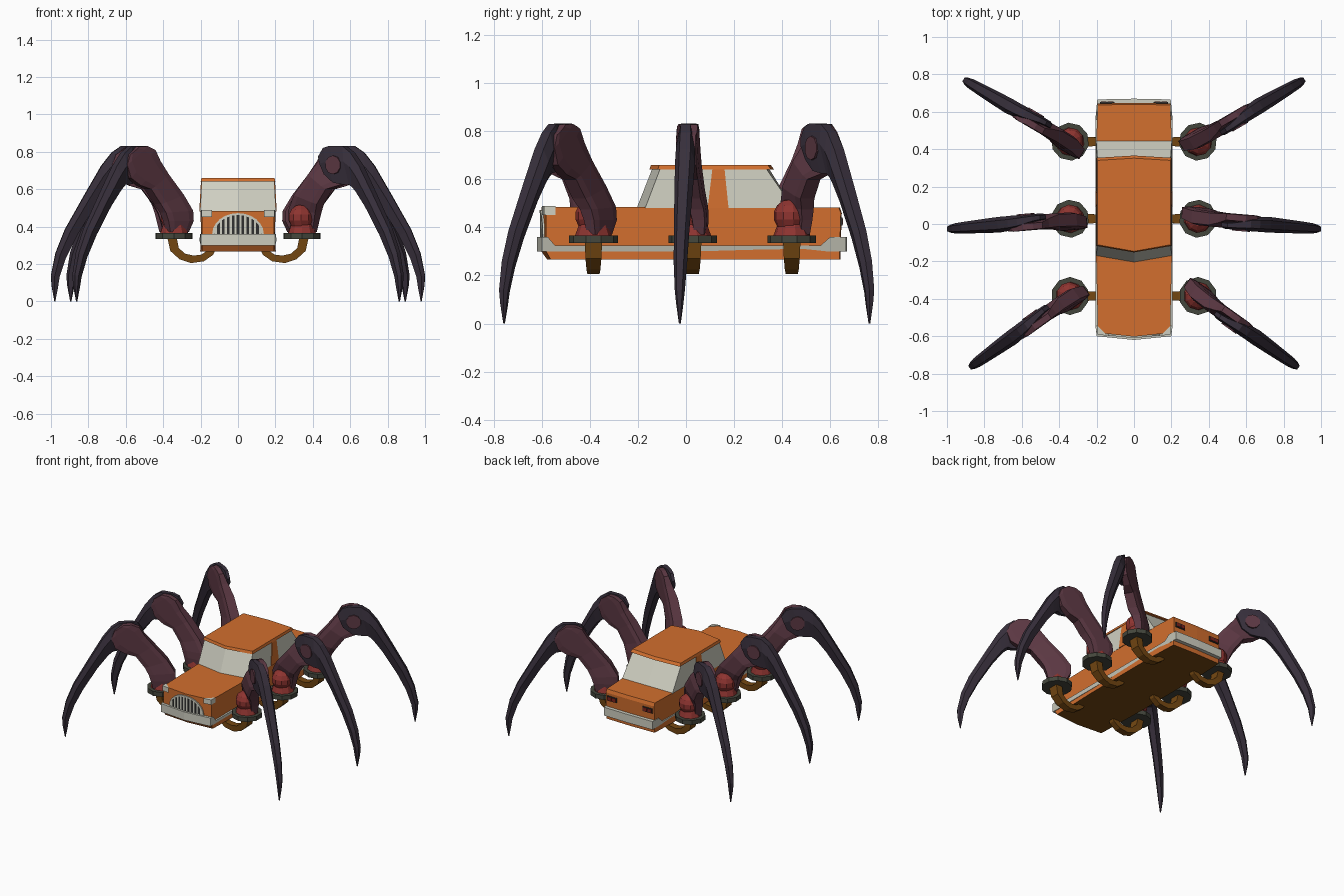
import bpy, bmesh, math
from mathutils import Matrix

if "Cube" in bpy.data.objects:
    bpy.data.objects.remove(bpy.data.objects["Cube"])


def mat(name, r, g, b):
    m = bpy.data.materials.new(name)
    m.diffuse_color = [((c / 255 + 0.055) / 1.055) ** 2.4 for c in (r, g, b)] + [1]
    m.use_nodes = True
    m.node_tree.nodes["Principled BSDF"].inputs["Base Color"].default_value = m.diffuse_color
    return m


ORANGE = mat("orange paint", 210, 111, 46)
GREY = mat("pale grey", 207, 207, 193)
MAROON = mat("maroon shell", 92, 56, 67)
INDIGO = mat("dark violet shell", 55, 47, 59)
RED = mat("red joint", 142, 52, 48)
BROWN = mat("brown metal", 117, 72, 18)
IRON = mat("dark iron", 68, 70, 60)
LAMP = mat("tail lamp red", 125, 35, 28)
BLACK = mat("grille black", 48, 48, 48)


def mesh_from(name, verts, faces, *mats):
    bm = bmesh.new()
    vs = [bm.verts.new(v) for v in verts]
    for f in faces:
        bm.faces.new([vs[i] for i in f])
    bmesh.ops.recalc_face_normals(bm, faces=bm.faces[:])
    me = bpy.data.meshes.new(name)
    bm.to_mesh(me)
    bm.free()
    for m in mats:
        me.materials.append(m)
    return me


def add(name, me, loc=(0, 0, 0), rot=0):
    o = bpy.data.objects.new(name, me)
    o.location = loc
    o.rotation_euler.z = rot
    bpy.context.collection.objects.link(o)
    return o


def bridge(rings):
    """Verts and faces of a closed loft through equal-sized rings."""
    n = len(rings[0])
    faces = [list(range(n)), [(len(rings) - 1) * n + i for i in range(n)]]
    for k in range(len(rings) - 1):
        for i in range(n):
            j = (i + 1) % n
            faces.append([k * n + i, k * n + j, k * n + n + j, k * n + n + i])
    return [v for r in rings for v in r], faces


def vee_prism(name, profile, *mats):
    """Side profile of (y, z, half width, y shift at the sides), creased on x = 0."""
    rings = [[(s * w, y + abs(s) * dy, z) for y, z, w, dy in profile] for s in (-1, 0, 1)]
    return add(name, mesh_from(name, *bridge(rings), *mats))


def plates(name, polys, yfun, depth, m):
    """Thin plates from (x, z) outlines, following the surface yfun(x)."""
    verts, faces = [], []
    for p in polys:
        v, f = bridge([[(x, yfun(x) + d, z) for x, z in p] for d in (-depth, 0.003)])
        faces += [[i + len(verts) for i in q] for q in f]
        verts += v
    return add(name, mesh_from(name, verts, faces, m))


def limb(name, rings, section, m):
    """Loft in the local x-z plane: each ring is (edge a, edge b, half thickness, side offset)."""
    out = []
    for (ax, az), (bx, bz), w, off in rings:
        out.append([(ax + (bx - ax) * u, off + w * v, az + (bz - az) * u) for u, v in section])
    return mesh_from(name, *bridge(out), m)


def cylinder(name, r, depth, sides, m, matrix, r2=None):
    bm = bmesh.new()
    bmesh.ops.create_cone(bm, cap_ends=True, segments=sides, radius1=r,
                          radius2=r if r2 is None else r2, depth=depth, matrix=matrix)
    me = bpy.data.meshes.new(name)
    bm.to_mesh(me)
    bm.free()
    me.materials.append(m)
    return me


# Car body with brown underside
body = vee_prism("car_body", [
    (-.602, .484, .193, .02), (-.602, .30, .193, .02), (-.578, .267, .191, .015),
    (-.2, .267, .202, 0), (.44, .267, .202, 0), (.642, .267, .194, -.004),
    (.648, .46, .194, -.004), (.64, .483, .194, -.004), (.44, .484, .202, 0),
    (-.2, .484, .202, 0)], ORANGE, BROWN)
for f in body.data.polygons:
    if f.normal.z < -.9:
        f.material_index = 1

# Wraparound bumpers joined by a side strip
vee_prism("bumper_trim", [
    (-.62, .36, .199, .02), (-.575, .36, .203, 0), (-.545, .325, .206, 0), (.56, .325, .206, 0),
    (.60, .36, .203, 0), (.67, .36, .196, -.004), (.67, .30, .196, -.004), (-.62, .30, .199, .02)], GREY)

# Glass cabin, centre pillar and roof
vee_prism("cabin_glass", [(-.205, .48, .203, .035), (-.14, .645, .194, .033),
                          (.345, .645, .194, -.012), (.447, .48, .203, 0)], GREY)
vee_prism("side_pillars", [(.09, .48, .207, 0), (.11, .645, .198, 0),
                           (.16, .645, .198, 0), (.177, .48, .207, 0)], ORANGE)
vee_prism("roof", [(-.152, .641, .20, .035), (-.146, .66, .195, .035),
                   (.352, .66, .195, -.012), (.366, .641, .20, -.012)], ORANGE)


# Grille: black half oval, pale bars and arch rim
def nose(x):
    return -.602 + .02 * abs(x) / .193


def arch(x, k=1.0):
    return .36 + .108 * k * math.sqrt(max(0, 1 - (x / (.133 * k)) ** 2))


def arc(i, k):
    a = math.pi * i / 12
    return (.133 * k * math.cos(a), .36 + .108 * k * math.sin(a))


plates("grille_back", [[(0, .36)] + [arc(i, 1) for i in range(s, s + 7)] for s in (0, 6)],
       nose, .002, BLACK)
plates("grille_bars", [[(x - .006, .36), (x + .006, .36), (x + .006, arch(x, .96)), (x - .006, arch(x, .96))]
                       for x in [(i - 4.5) * .026 for i in range(10)]], nose, .007, GREY)
plates("grille_rim", [[arc(i, .94), arc(i, 1.04), arc(i + 1, 1.04), arc(i + 1, .94)] for i in range(12)],
       nose, .008, GREY)

# Corner headlights and tail lamps
for s, side in ((1, "right"), (-1, "left")):
    tri = [(s * .198, -.542), (s * .196, -.590), (s * .14, -.598)]
    add("headlight_" + side, mesh_from("headlight", *bridge(
        [[(x, y, z) for x, y in tri] for z in (.452, .488)]), GREY))
for name, cells, d, m in (("tail_lamp_frames", [(.105, .182, .407, .441)], -.003, BLACK),
                          ("tail_lamps", [(.110, .141, .412, .436), (.146, .177, .412, .436)], -.006, LAMP)):
    plates(name, [[(s * a, z0), (s * b, z0), (s * b, z1), (s * a, z1)]
                  for a, b, z0, z1 in cells for s in (-1, 1)], lambda x, d=d: .645 - d, .006, m)

# Leg parts, built once in a local frame: x runs outward from the hip
SQUARE = [(0, -1), (0, 1), (1, 1), (1, -1)]
HEXA = [(0, -.55), (0, .55), (.4, 1), (1, .5), (1, -.5), (.4, -1)]
SLAB = [(0, -.8), (0, .8), (.2, 1), (.8, 1), (1, .8), (1, -.8), (.8, -1), (.2, -1)]

bracket = limb("bracket", [
    ((.035, .338), (-.015, .338), .036, 0), ((.02, .27), (-.025, .285), .033, 0),
    ((-.03, .225), (-.06, .255), .029, 0), ((-.09, .205), (-.105, .245), .025, 0),
    ((-.16, .215), (-.145, .25), .023, 0), ((-.21, .25), (-.175, .27), .021, 0),
    ((-.222, .28), (-.18, .29), .021, 0)], SQUARE, BROWN)
hip_disc = cylinder("hip_disc", .102, .032, 10, IRON, Matrix.Translation((0, 0, .351)))
hip_base = cylinder("hip_base", .078, .05, 10, RED, Matrix.Translation((0, 0, .387)), .06)

bm = bmesh.new()
bmesh.ops.create_uvsphere(bm, u_segments=10, v_segments=7, radius=.07,
                          matrix=Matrix.Translation((0, -.008, .448)))
hip_ball = bpy.data.meshes.new("hip_ball")
bm.to_mesh(hip_ball)
bm.free()
hip_ball.materials.append(RED)

upper_leg = limb("upper_leg", [
    ((-.06, .37), (.06, .37), .025, .032), ((-.09, .43), (.075, .43), .032, .03),
    ((-.088, .485), (.09, .475), .036, .024), ((-.035, .57), (.115, .52), .042, .008),
    ((.06, .68), (.175, .60), .040, .004), ((.115, .75), (.245, .62), .030, .014),
    ((.15, .81), (.31, .66), .021, .023), ((.20, .83), (.335, .73), .021, .023),
    ((.255, .828), (.315, .785), .020, .023)], SLAB, MAROON)
lower_leg = limb("lower_leg", [
    ((.128, .775), (.165, .68), .020, -.021), ((.16, .82), (.225, .635), .021, -.021),
    ((.20, .832), (.29, .625), .024, -.018), ((.285, .83), (.325, .625), .037, -.006),
    ((.335, .795), (.345, .61), .040, -.002), ((.39, .725), (.365, .59), .042, 0),
    ((.48, .57), (.425, .51), .038, 0), ((.585, .385), (.52, .355), .032, 0),
    ((.635, .26), (.58, .235), .028, 0), ((.66, .14), (.615, .13), .021, 0),
    ((.657, .085), (.623, .075), .015, 0), ((.642, 0), (.637, 0), .004, 0)], HEXA, INDIGO)
knee_pin = cylinder("knee_pin", .05, .05, 10, MAROON,
                    Matrix.Translation((.235, -.022, .73)) @ Matrix.Rotation(math.pi / 2, 4, 'X'))

# Six legs, turned around their hips
for place, y, ang in (("front", -.385, -35.5), ("middle", .028, -4.8), ("rear", .44, 30.3)):
    for s, side in ((1, "right"), (-1, "left")):
        turn = math.radians(ang if s > 0 else 180 - ang)
        loc = (s * .342, y, 0)
        tag = "_" + place + "_" + side
        add("bracket" + tag, bracket, loc, 0 if s > 0 else math.pi)
        for me in (hip_disc, hip_base, hip_ball, upper_leg, lower_leg, knee_pin):
            add(me.name + tag, me, loc, turn)
